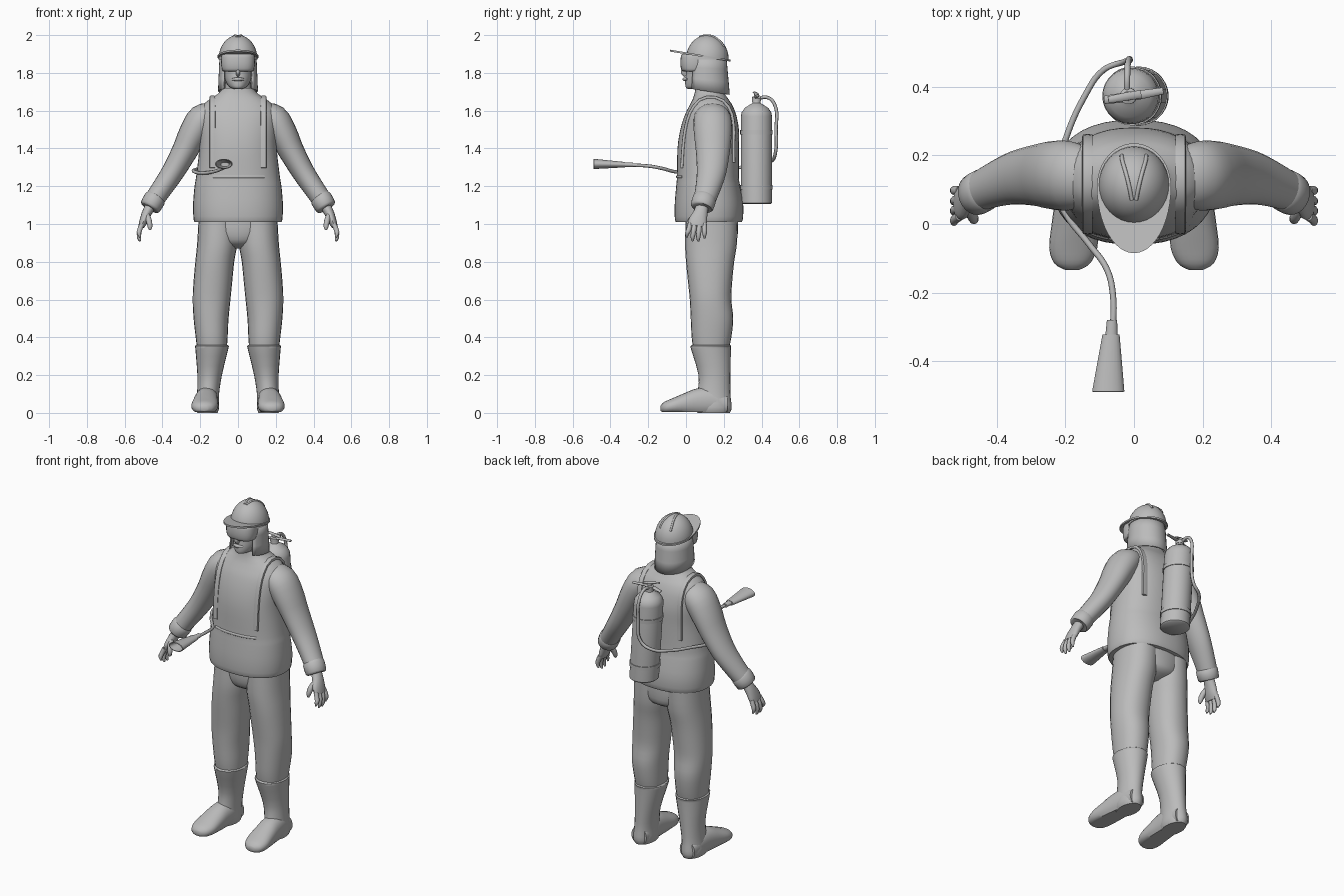
import bpy, bmesh, math
from mathutils import Vector
from mathutils.bvhtree import BVHTree

if "Cube" in bpy.data.objects:
    bpy.data.objects.remove(bpy.data.objects["Cube"])

grey = bpy.data.materials.new("plain grey")
grey.diffuse_color = (0.5, 0.5, 0.5, 1)
grey.use_nodes = True
grey.node_tree.nodes["Principled BSDF"].inputs["Base Color"].default_value = grey.diffuse_color
X, Y, Z = Vector((1, 0, 0)), Vector((0, 1, 0)), Vector((0, 0, 1))


def finish(name, bm):
    bmesh.ops.recalc_face_normals(bm, faces=bm.faces)
    me = bpy.data.meshes.new(name)
    bm.to_mesh(me)
    bm.free()
    me.materials.append(grey)
    ob = bpy.data.objects.new(name, me)
    bpy.context.collection.objects.link(ob)
    return ob


def smooth_path(pts, sub):
    """Catmull-Rom interpolation of tuples."""
    out = []
    for i in range(len(pts) - 1):
        p = [pts[max(0, min(len(pts) - 1, i + k))] for k in (-1, 0, 1, 2)]
        for s in range(sub):
            t = s / sub
            out.append([0.5 * (2 * b + (c - a) * t + (2 * a - 5 * b + 4 * c - d) * t * t
                               + (3 * b - a - 3 * c + d) * t ** 3) for a, b, c, d in zip(*p)])
    return out + [list(pts[-1])]


def loft(name, stations, axes=None, ref=Y, n=24, power=2.0, sub=3, floor=None):
    """Skin closed rings; each station is x, y, z, radius a, radius b."""
    st = smooth_path(stations, sub)
    bm, rings = bmesh.new(), []
    for i, (x, y, z, ra, rb) in enumerate(st):
        if axes:
            a, b = axes
        else:
            t = (Vector(st[min(i + 1, len(st) - 1)][:3]) - Vector(st[max(i - 1, 0)][:3])).normalized()
            a = (ref - t * ref.dot(t)).normalized()
            b = t.cross(a)
        ring = []
        for k in range(n):
            c, s = math.cos(2 * math.pi * k / n), math.sin(2 * math.pi * k / n)
            p = Vector((x, y, z)) + a * ra * math.copysign(abs(c) ** (2 / power), c) \
                + b * rb * math.copysign(abs(s) ** (2 / power), s)
            if floor is not None:
                p.z = max(p.z, floor)
            ring.append(bm.verts.new(p))
        rings.append(ring)
    for r, q in zip(rings, rings[1:]):
        for k in range(n):
            bm.faces.new((r[k], r[(k + 1) % n], q[(k + 1) % n], q[k]))
    bm.faces.new(rings[0])
    bm.faces.new(rings[-1])
    return finish(name, bm)


def stack(name, rows, **kw):
    """Horizontal rings from z, x0, x1, y0, y1."""
    return loft(name, [((a + b) / 2, (c + d) / 2, z, abs(b - a) / 2, (d - c) / 2)
                       for z, a, b, c, d in rows], axes=(X, Y), **kw)


def tube(name, pts, r):
    cu = bpy.data.curves.new(name, 'CURVE')
    cu.dimensions, cu.bevel_depth, cu.bevel_resolution = '3D', r, 2
    cu.resolution_u, cu.use_fill_caps = 6, True
    sp = cu.splines.new('BEZIER')
    sp.bezier_points.add(len(pts) - 1)
    for bp, p in zip(sp.bezier_points, pts):
        bp.co, bp.handle_left_type, bp.handle_right_type = p, 'AUTO', 'AUTO'
    cu.materials.append(grey)
    ob = bpy.data.objects.new(name, cu)
    bpy.context.collection.objects.link(ob)


def tree(ob):
    return BVHTree.FromPolygons([v.co for v in ob.data.vertices], [p.vertices for p in ob.data.polygons])


# Jacket body and pelvis
jacket = stack("jacket", [(z, -w, w, a, b) for z, w, a, b in [
    (1.01, .222, -.045, .285), (1.02, .234, -.058, .3), (1.1, .238, -.06, .303), (1.2, .23, -.052, .287),
    (1.25, .222, -.048, .28), (1.4, .205, -.045, .28), (1.5, .208, -.03, .28), (1.58, .21, -.005, .265),
    (1.63, .185, .02, .245), (1.66, .15, .035, .225), (1.69, .105, .045, .205), (1.72, .08, .05, .19)]],
    n=40, power=2.3)
stack("pelvis", [(.87, -.05, .05, .08, .19), (.9, -.14, .14, .02, .26), (.96, -.2, .2, 0, .275),
                 (1.04, -.205, .205, 0, .275)], n=32)

for s, side in ((-1, "right"), (1, "left")):
    # Trouser leg, boot shaft and foot
    stack(side + "_trouser_leg", [(z, s * a, s * b, c, d) for z, a, b, c, d in [
        (.33, .06, .215, .04, .225), (.4, .055, .224, .03, .24), (.5, .05, .235, .025, .25),
        (.6, .04, .24, .02, .24), (.7, .03, .235, .01, .245), (.8, .02, .226, 0, .255),
        (.9, .004, .216, -.005, .27), (1.04, 0, .208, 0, .275)]], power=2.2)
    stack(side + "_boot_shaft", [(z, s * a, s * b, c, d) for z, a, b, c, d in [
        (0, .108, .215, .06, .232), (.03, .1, .224, .05, .242), (.1, .1, .217, .06, .235),
        (.2, .085, .215, .066, .235), (.34, .051, .226, .026, .238), (.355, .05, .227, .025, .239),
        (.36, .058, .218, .033, .232)]])
    loft(side + "_foot", [(s * x, y, z, a, b) for x, y, z, a, b in [
        (.162, .22, .045, .05, .05), (.163, .14, .06, .06, .075), (.168, .06, .057, .064, .073),
        (.172, 0, .048, .068, .06), (.177, -.07, .036, .07, .042), (.18, -.115, .028, .052, .03),
        (.18, -.134, .025, .02, .014)]], axes=(X, Z), floor=0.004, power=2.2)
    # Sleeve and cuff
    loft(side + "_sleeve", [(s * x, y, z, a, b) for x, y, z, a, b in [
        (.12, .135, 1.585, .08, .06), (.185, .14, 1.555, .1, .082), (.235, .142, 1.48, .1, .078),
        (.283, .142, 1.385, .09, .068), (.345, .135, 1.275, .078, .06), (.405, .115, 1.185, .066, .055),
        (.45, .095, 1.12, .058, .052)]])
    loft(side + "_cuff", [(s * x, y, z, a, b) for x, y, z, a, b in [
        (.436, .1, 1.14, .055, .05), (.44, .098, 1.134, .063, .058), (.464, .085, 1.092, .061, .056),
        (.468, .083, 1.085, .05, .045)]], sub=2)
    # Hand
    loft(side + "_palm", [(s * x, y, z, a, b) for x, y, z, a, b in [
        (.455, .09, 1.11, .03, .028), (.482, .077, 1.06, .038, .026), (.5, .062, 1.015, .049, .022),
        (.512, .058, .985, .044, .016)]], n=16)
    for i, (tip_y, tip_z) in enumerate([(.005, .93), (.035, .91), (.065, .908), (.098, .925)]):
        y = .022 + i * .025
        loft(f"{side}_finger_{i + 1}", [(s * x, yy, z, r, r) for x, yy, z, r in [
            (.508, y, 1.0, .013), (.522, y * .5 + tip_y * .5, .965, .0135),
            (.524, tip_y, tip_z + .02, .011), (.518, tip_y, tip_z, .005)]], n=10, sub=2)
    loft(side + "_thumb", [(s * x, y, z, r, r) for x, y, z, r in [
        (.485, .055, 1.055, .014), (.472, .025, 1.02, .016), (.466, .012, .985, .013),
        (.466, .01, .968, .005)]], n=10, sub=2)

# Shoulder straps and waist strip laid on the jacket
surface = tree(jacket)
for s, side in ((-1, "right"), (1, "left")):
    pts = []
    for k in range(25):
        t = math.radians(-47 + k * 270 / 24)
        c = Vector((s * .135, .12, 1.45))
        d = Vector((0, -math.cos(t), math.sin(t)))
        hit = surface.ray_cast(c + d, -d)[0]
        if hit:
            pts.append((*(hit + d * .003), .016, .008))
    loft(side + "_strap", pts, ref=X, n=8, power=4, sub=1)
pts = []
for k in range(13):
    x = -.13 + k * .27 / 12
    hit = surface.ray_cast(Vector((x, -1, 1.25)), Y)[0]
    pts.append((*hit, .008, .005))
loft("waist_strip", pts, ref=Z, n=8, sub=1)

# Neck, head, nose and goggles
stack("neck", [(1.66, -.075, .075, .06, .19), (1.78, -.065, .065, .06, .18)])
stack("head", [(1.715, -.02, .02, .01, .08), (1.725, -.045, .045, -.002, .13), (1.76, -.068, .068, -.004, .19),
               (1.81, -.08, .08, .002, .21), (1.88, -.088, .088, .0, .215), (1.93, -.08, .08, .02, .2)])
loft("nose", [(0, .0, 1.835, .01, .01), (0, -.012, 1.805, .016, .012), (0, .002, 1.787, .012, .008)], n=10)
loft("lips", [(-.03, .006, 1.765, .006, .006), (0, -.008, 1.767, .01, .01),
              (.03, .006, 1.765, .006, .006)], ref=Z, n=10)
stack("goggles", [(1.808, -.074, .074, -.01, .1), (1.815, -.084, .084, -.024, .11), (1.85, -.09, .09, -.03, .12),
                  (1.892, -.088, .088, -.026, .12), (1.9, -.08, .08, -.015, .11)], power=2.6)

# Helmet dome, ridges, brim and neck flap
rows = []
for k in range(9):
    t = k / 8 * math.radians(87)
    r = math.cos(t)
    rows.append((1.872 + .128 * math.sin(t), -.103 * r, .103 * r, .112 - .112 * r, .112 + .114 * r))
dome = stack("helmet_dome", rows, n=32, sub=2)
crown = tree(dome)
for s, side in ((-1, "right"), (1, "left")):
    pts = []
    for x, y in [(.006, .07), (.014, .11), (.024, .15), (.034, .185), (.036, .2)]:
        pts.append(crown.ray_cast(Vector((s * x, y, 3)), -Z)[0])
    tube(side + "_helmet_ridge", pts, .006)

bm, n = bmesh.new(), 48
rings = []
for out, dz in ((0, -.005), (1, -.005), (1, .005), (0, .005)):
    ring = []
    for k in range(n):
        t = 2 * math.pi * k / n
        front = math.sin(t) < 0
        x = math.cos(t) * (.108 if out else .09)
        y = .11 + math.sin(t) * ((.195 if front else .125) if out else .095)
        ring.append(bm.verts.new((x, y, 1.865 + .165 * (.235 - y) + dz)))
    rings.append(ring)
for r, q in zip(rings, rings[1:] + rings[:1]):
    for k in range(n):
        bm.faces.new((r[k], r[(k + 1) % n], q[(k + 1) % n], q[k]))
finish("helmet_brim", bm)

bm, rings = bmesh.new(), []
for f in (0, .33, .67, 1):
    ring = []
    for k in range(25):
        t = math.radians(-42 + k * 264 / 24)
        back = (math.sin(t) + .67) / 1.67
        z = 1.885 * (1 - f) + (1.715 - .03 * back) * f
        ring.append(bm.verts.new(((.098 + .008 * f) * math.cos(t), .11 + (.104 + .018 * f) * math.sin(t), z)))
    rings.append(ring)
for r, q in zip(rings, rings[1:]):
    for k in range(24):
        bm.faces.new((r[k], r[k + 1], q[k + 1], q[k]))
flap = finish("neck_flap", bm)
flap.modifiers.new("thickness", 'SOLIDIFY').thickness = .008


# Extinguisher bottle (slightly leaning), bands and valve
def lean(z):
    return .02 - .035 * (z - 1.1) / .54


def turned(name, rows, **kw):
    return loft(name, [(lean(z), .373, z, r, r) for z, r in rows], axes=(X, Y), n=28, **kw)


turned("bottle", [(1.105, .074), (1.112, .082), (1.57, .082), (1.59, .079), (1.615, .062), (1.632, .035),
                  (1.64, .022), (1.66, .02)], sub=1)
for i, z in enumerate((1.195, 1.485)):
    turned(f"bottle_band_{i + 1}", [(z - .012, .08), (z - .012, .086), (z + .012, .086), (z + .012, .08)], sub=1)
turned("valve", [(1.65, .024), (1.672, .024), (1.676, .014), (1.69, .014)], sub=1)
loft("carry_handle", [(-.085, .362, 1.648, .012, .005), (-.02, .37, 1.668, .014, .006),
                      (.085, .388, 1.67, .01, .005)], ref=Y, n=8)
loft("squeeze_lever", [(.02, .378, 1.68, .012, .005), (-.03, .37, 1.692, .012, .005),
                       (-.075, .362, 1.697, .01, .004)], ref=Y, n=8)

# Hose and nozzle
tube("hose", [(-.02, .375, 1.662), (-.02, .43, 1.67), (-.018, .468, 1.635), (-.012, .477, 1.5),
              (-.03, .472, 1.37), (-.09, .448, 1.33), (-.145, .37, 1.31), (-.2, .245, 1.295), (-.236, .11, 1.28),
              (-.2, .03, 1.27), (-.13, -.06, 1.277), (-.08, -.13, 1.295), (-.062, -.2, 1.307),
              (-.062, -.33, 1.313)], .009)
loft("nozzle_collar", [(-.064, -.28, 1.313, .015, .012), (-.066, -.33, 1.314, .018, .013)], axes=(X, Z), n=16)
loft("nozzle", [(-.067, -.322, 1.314, .025, .014), (-.075, -.488, 1.318, .047, .027),
                (-.075, -.49, 1.318, .042, .023), (-.069, -.36, 1.315, .022, .012)],
     axes=(X, Z), n=20, sub=1)

# Smooth shading with crisp edges
bpy.ops.object.select_all(action='DESELECT')
for ob in bpy.data.objects:
    if ob.type == 'MESH':
        ob.select_set(True)
        bpy.context.view_layer.objects.active = ob
bpy.ops.object.shade_smooth_by_angle(angle=math.radians(45))
